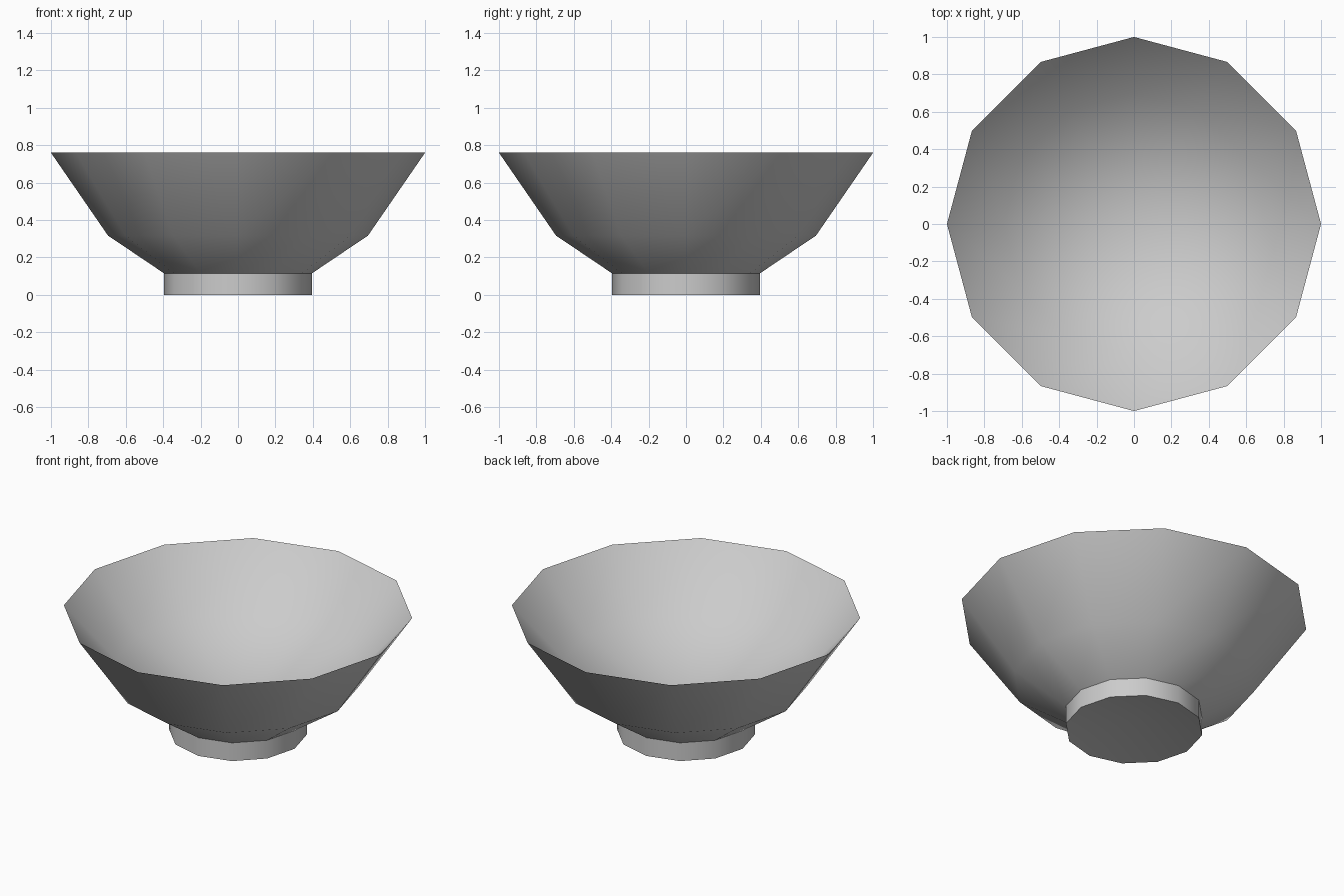
import bpy, bmesh, math

cube = bpy.data.objects.get("Cube")
if cube:
    bpy.data.objects.remove(cube, do_unlink=True)

SIDES = 12
FOOT_RADIUS = 0.395
FOOT_HEIGHT = 0.115
RIM = (1.0, 0.76)

grey = bpy.data.materials.new("plain_grey")
grey.use_nodes = True
colour = (0.6, 0.6, 0.6, 1)
grey.diffuse_color = colour
for node in grey.node_tree.nodes:
    if node.type == 'BSDF_PRINCIPLED':
        node.inputs["Base Color"].default_value = colour


def turned_part(name, profile):
    """Turn a (radius, height) profile, listed outward side first, around z."""
    bm = bmesh.new()
    rings = []
    for radius, height in profile:
        if radius == 0:
            rings.append([bm.verts.new((0, 0, height))] * SIDES)
            continue
        ring = []
        for i in range(SIDES):
            a = math.tau * i / SIDES
            ring.append(bm.verts.new((radius * math.cos(a), radius * math.sin(a), height)))
        rings.append(ring)
    for low, high in zip(rings, rings[1:]):
        for i in range(SIDES):
            j = (i + 1) % SIDES
            corners = dict.fromkeys((low[i], low[j], high[j], high[i]))
            bm.faces.new(list(corners))
    mesh = bpy.data.meshes.new(name)
    bm.to_mesh(mesh)
    bm.free()
    mesh.materials.append(grey)
    obj = bpy.data.objects.new(name, mesh)
    bpy.context.collection.objects.link(obj)
    bpy.ops.object.select_all(action='DESELECT')
    obj.select_set(True)
    bpy.context.view_layer.objects.active = obj
    bpy.ops.object.shade_smooth_by_angle(angle=math.radians(40))


# Outer wall of the bowl
turned_part("bowl_outside", [(FOOT_RADIUS, FOOT_HEIGHT), (0.695, 0.317), RIM])

# Hollow of the bowl, from the knife-edge rim down to its centre
turned_part("bowl_inside", [RIM, (0.7, 0.43), (0, 0.13)])

# Short straight foot with a slightly hollow underside
turned_part("foot", [(0, 0.06), (FOOT_RADIUS, 0), (FOOT_RADIUS, FOOT_HEIGHT)])
